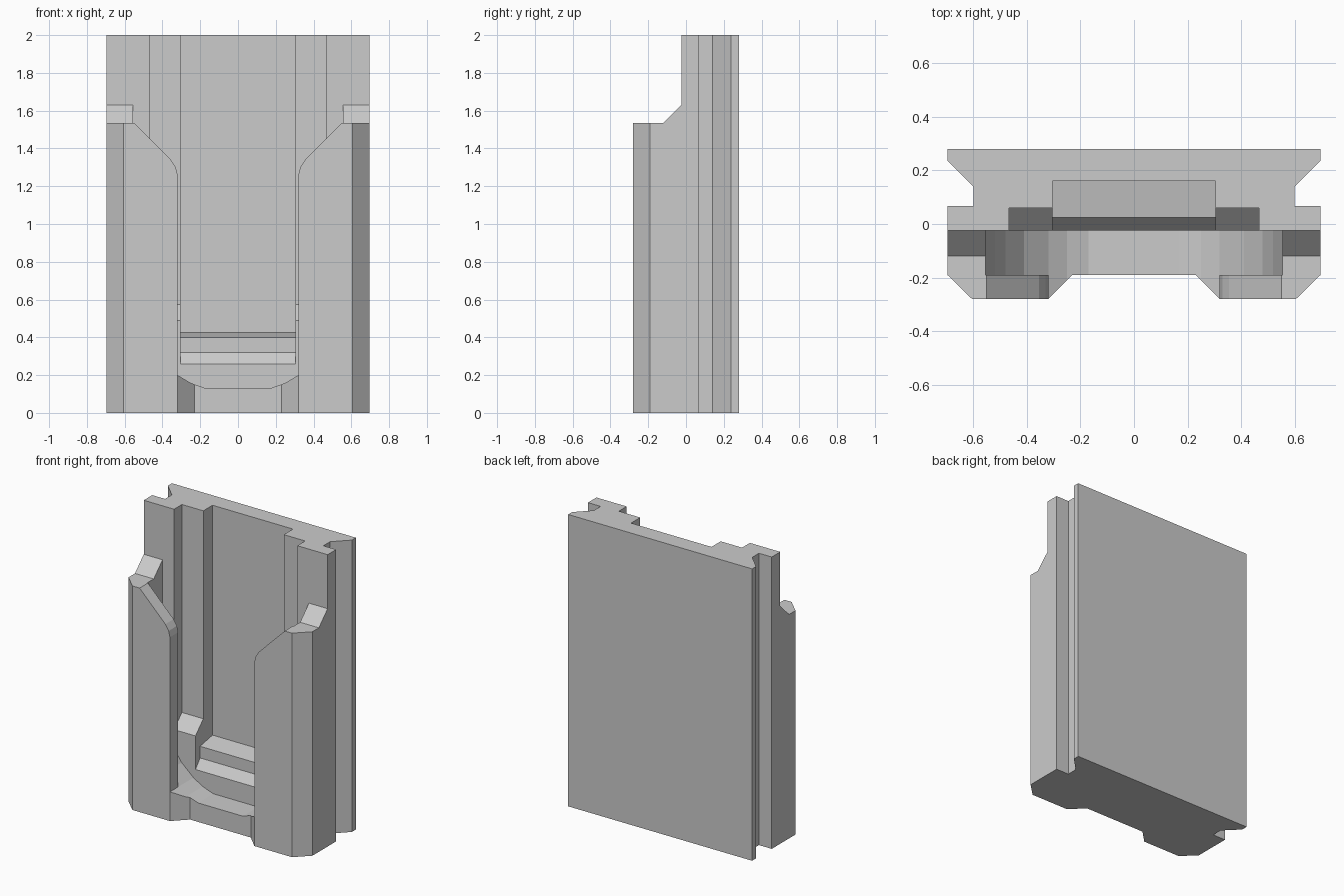
import bpy
import bmesh

old = bpy.data.objects.get("Cube")
if old:
    bpy.data.objects.remove(old, do_unlink=True)

grey = bpy.data.materials.new("plain grey")
grey.use_nodes = True
colour = (0.6, 0.6, 0.6, 1)
grey.diffuse_color = colour
grey.node_tree.nodes["Principled BSDF"].inputs["Base Color"].default_value = colour


def prism(name, outline, axis, start, end):
    """Extrude a closed outline along an axis; outline is (x,y), (x,z) or (y,z)."""
    def place(a, b, t):
        return {"x": (t, a, b), "y": (a, t, b), "z": (a, b, t)}[axis]
    bm = bmesh.new()
    face = bm.faces.new([bm.verts.new(place(a, b, start)) for a, b in outline])
    new = bmesh.ops.extrude_face_region(bm, geom=[face])["geom"]
    offset = place(0, 0, end - start)
    bmesh.ops.translate(bm, vec=offset, verts=[v for v in new if isinstance(v, bmesh.types.BMVert)])
    bmesh.ops.recalc_face_normals(bm, faces=bm.faces)
    mesh = bpy.data.meshes.new(name)
    bm.to_mesh(mesh)
    bm.free()
    mesh.materials.append(grey)
    obj = bpy.data.objects.new(name, mesh)
    bpy.context.collection.objects.link(obj)
    return obj


def mirrored(half):
    """Close a right-hand half outline with its mirror image."""
    return half + [(-x, v) for x, v in reversed(half)]


# Body: grooved rail section with chamfered front corners
body = prism("holder_body", mirrored([
    (0.23, -0.19), (0.32, -0.28), (0.605, -0.28), (0.697, -0.19), (0.697, 0.067),
    (0.6, 0.067), (0.6, 0.14), (0.697, 0.237), (0.697, 0.28)]), "z", 0, 2)


def cut(name, outline, axis, start, end):
    cutter = prism(name, outline, axis, start, end)
    cutter.hide_render = True
    mod = body.modifiers.new(name, "BOOLEAN")
    mod.operation = "DIFFERENCE"
    mod.solver = "EXACT"
    mod.object = cutter
    bpy.context.view_layer.objects.active = body
    bpy.ops.object.modifier_apply(modifier=name)
    bpy.data.objects.remove(cutter, do_unlink=True)


top = 2.2
front = -0.025

# Stepped shoulder above the two arms
cut("shoulder_cut", [(-0.4, 1.535), (-0.12, 1.535), (front, 1.63), (front, top), (-0.4, top)],
    "x", -1, 1)

# Wide pocket with a rounded floor behind the lips
arc = [(0.17, 0.13), (0.25, 0.158), (0.32, 0.2)]
cut("pocket_cut", mirrored(arc + [(0.41, 0.28), (0.48, 0.38), (0.52, 0.5), (0.555, 0.7),
                                  (0.555, top)]), "y", -0.19, front)

# Opening between the lips, flared at the top
cut("opening_cut", mirrored(arc + [(0.32, 1.26), (0.33, 1.3), (0.355, 1.34), (0.55, 1.535),
                                   (0.55, top)]), "y", -0.4, -0.15)

# Shallow channel with a ramped lower end
cut("shallow_channel_cut", [(-0.1, 0.42), (front, 0.49), (0.06, 0.575), (0.06, top), (-0.1, top)],
    "x", -0.467, 0.467)

# Deep central channel with a ramp and a ledge
cut("deep_channel_cut", [(-0.08, 0.2), (front, 0.26), (0.025, 0.32), (0.025, 0.4),
                         (0.16, 0.425), (0.16, top), (-0.08, top)], "x", -0.305, 0.305)
